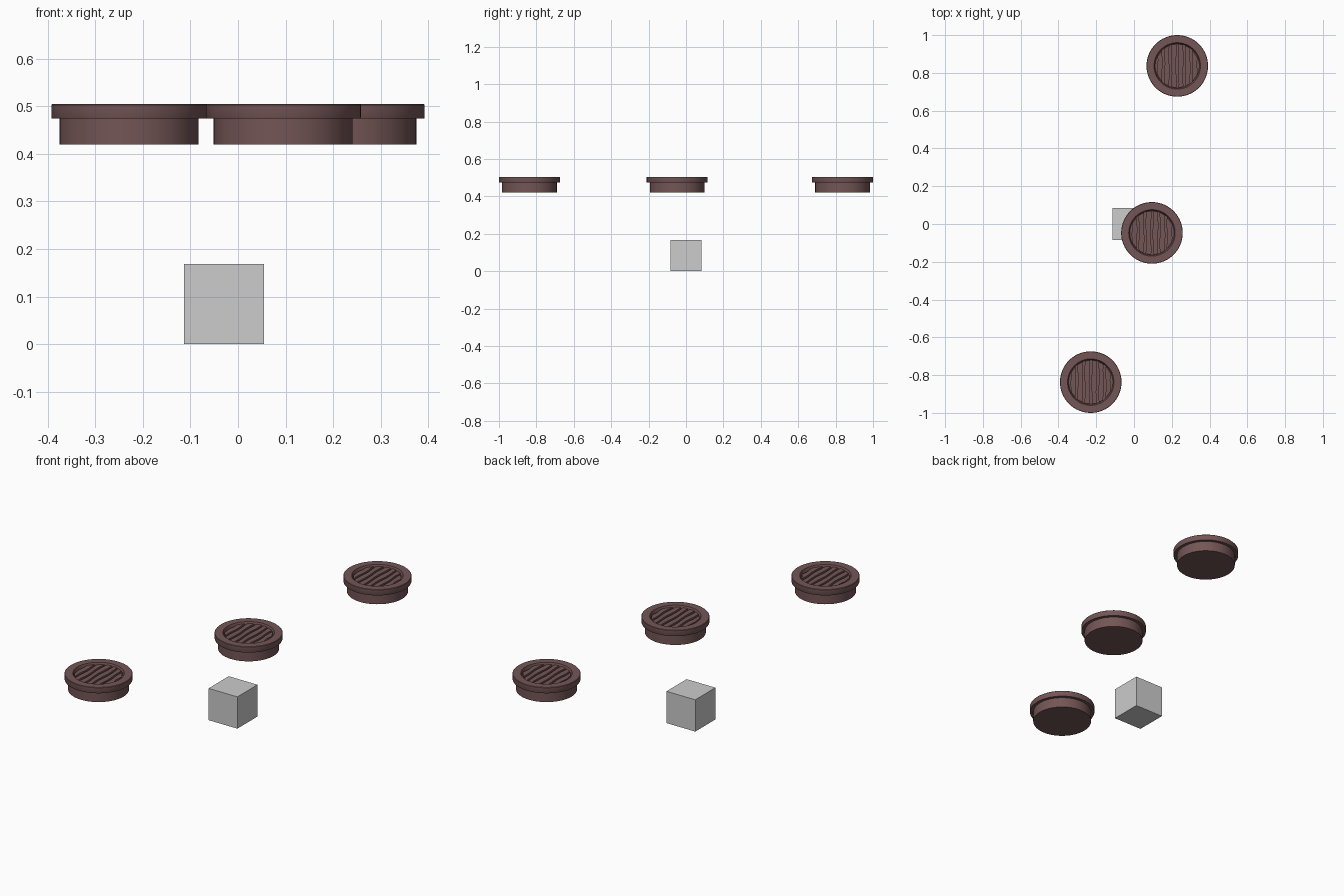
import bpy, bmesh, math
from mathutils import Vector

if "Cube" in bpy.data.objects:
    bpy.data.objects.remove(bpy.data.objects["Cube"])


def material(name, rgb):
    m = bpy.data.materials.new(name)
    m.diffuse_color = (*rgb, 1)
    m.use_nodes = True
    m.node_tree.nodes["Principled BSDF"].inputs["Base Color"].default_value = m.diffuse_color
    return m


BROWN = material("dusty brown", (0.175, 0.092, 0.092))
GREY = material("light grey", (0.604, 0.604, 0.604))


def make(name, bm, mat, loc, smooth=True):
    bmesh.ops.recalc_face_normals(bm, faces=bm.faces[:])
    me = bpy.data.meshes.new(name)
    bm.to_mesh(me)
    bm.free()
    me.materials.append(mat)
    ob = bpy.data.objects.new(name, me)
    ob.location = loc
    bpy.context.collection.objects.link(ob)
    if smooth:
        bpy.ops.object.select_all(action='DESELECT')
        ob.select_set(True)
        bpy.context.view_layer.objects.active = ob
        bpy.ops.object.shade_smooth_by_angle(angle=math.radians(30))
    return ob


# stepped disc with a wide rim and shallow round recess on top
def disc(loc, n):
    profile = [(0.146, 0.42), (0.146, 0.474), (0.162, 0.474), (0.163, 0.476),
               (0.163, 0.503), (0.161, 0.505), (0.123, 0.505), (0.117, 0.486)]
    seg = 64
    bm = bmesh.new()
    rings = [[bm.verts.new((r * math.cos(2 * math.pi * i / seg),
                            r * math.sin(2 * math.pi * i / seg), z))
              for i in range(seg)] for r, z in profile]
    for a, b in zip(rings, rings[1:]):
        for i in range(seg):
            j = (i + 1) % seg
            bm.faces.new((a[i], a[j], b[j], b[i]))
    bm.faces.new(rings[0][::-1])
    bm.faces.new(rings[-1])
    make(f"disc_{n}", bm, BROWN, loc)


# wavy raised slats running front to back, clipped to the recess circle
def slats(loc, n):
    count, pitch, width, radius, steps = 6, 0.037, 0.026, 0.116, 12
    bm = bmesh.new()
    for k in range(count):
        cx = (k - (count - 1) / 2) * pitch
        sections = []
        for s in range(steps + 1):
            t = 2 * s / steps - 1
            corners = []
            for side in (-1, 1):
                x = cx + side * width / 2
                x += 0.0025 * math.sin(4 * t + 1.9 * k + 0.8 * side)
                x = max(-0.110, min(0.110, x))
                corners.append((x, t * math.sqrt(radius ** 2 - x * x)))
            (xa, ya), (xb, yb) = corners
            sections.append([bm.verts.new(c) for c in (
                (xa, ya, 0.484), (xa, ya, 0.498),
                (xb, yb, 0.498), (xb, yb, 0.484))])
        for a, b in zip(sections, sections[1:]):
            for i in range(4):
                j = (i + 1) % 4
                bm.faces.new((a[i], a[j], b[j], b[i]))
        bm.faces.new(sections[0])
        bm.faces.new(sections[-1][::-1])
    make(f"slats_{n}", bm, BROWN, loc)


for n, (x, y) in enumerate([(-0.229, -0.837), (0.095, -0.047), (0.229, 0.837)], 1):
    disc((x, y, 0), n)
    slats((x, y, 0), n)

# plain cube on the ground
bm = bmesh.new()
bmesh.ops.create_cube(bm, size=0.168)
make("cube_block", bm, GREY, Vector((-0.029, 0, 0.084)), smooth=False)
